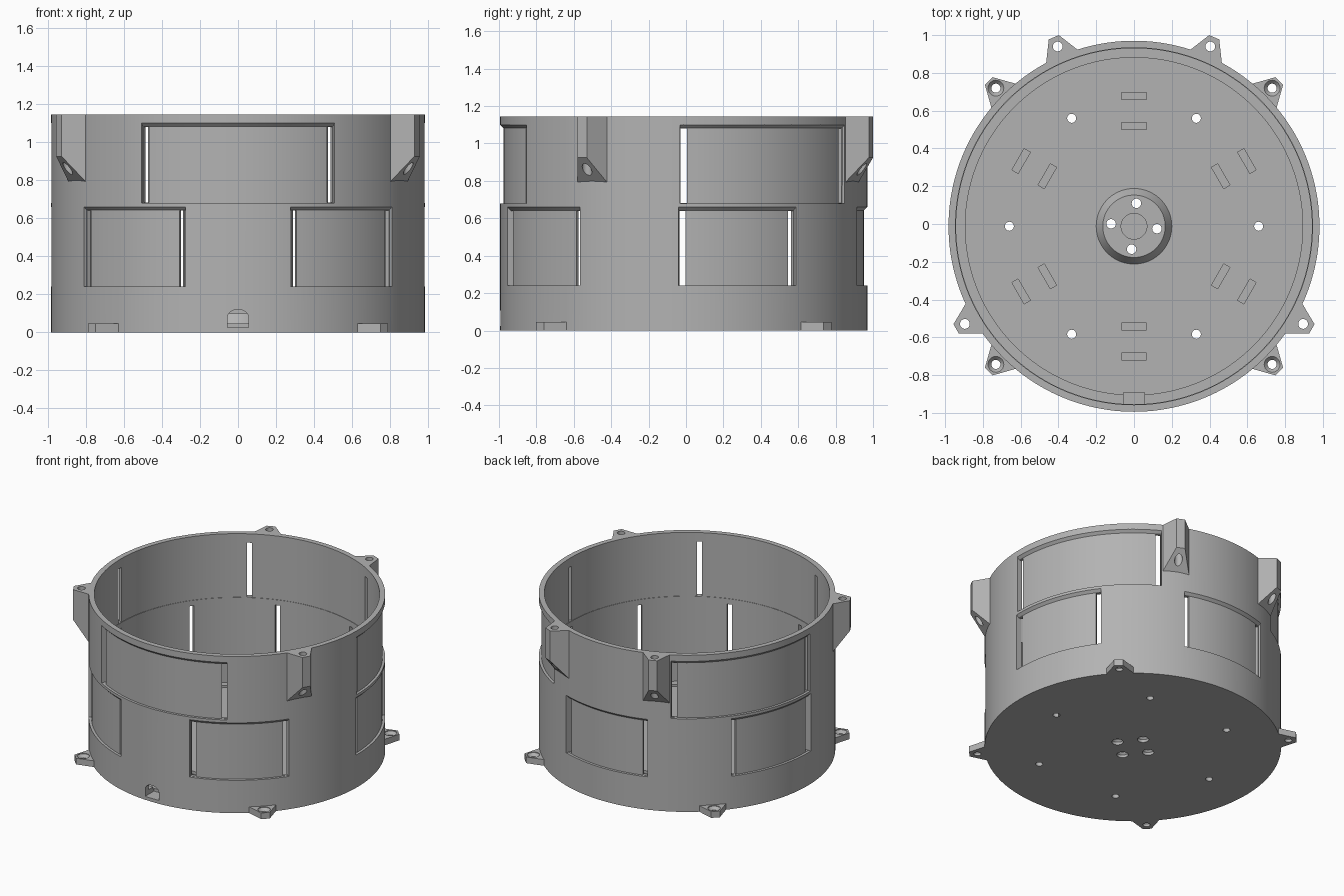
import bpy, bmesh
from math import sin, cos, radians, pi
from mathutils import Matrix, Vector

if "Cube" in bpy.data.objects:
    bpy.data.objects.remove(bpy.data.objects["Cube"])

CY = -0.012          # axis of the drum in y
H = 1.145            # drum height
R = 0.982            # outer radius

grey = bpy.data.materials.new("plain grey")
grey.diffuse_color = (0.45, 0.45, 0.45, 1)
grey.use_nodes = True
grey.node_tree.nodes["Principled BSDF"].inputs["Base Color"].default_value = grey.diffuse_color


def finish(bm, name):
    bmesh.ops.remove_doubles(bm, verts=bm.verts, dist=1e-5)
    bmesh.ops.recalc_face_normals(bm, faces=bm.faces)
    me = bpy.data.meshes.new(name)
    bm.to_mesh(me)
    bm.free()
    me.materials.append(grey)
    ob = bpy.data.objects.new(name, me)
    bpy.context.collection.objects.link(ob)
    ob.location.y = CY
    return ob


def lathe(bm, profile, steps, x=0, y=0):
    """Closed solid of revolution from (r, z) points, placed at x, y."""
    n = len(profile)
    rings = []
    for r, z in profile:
        if r < 1e-6:
            rings.append([bm.verts.new((x, y, z))])
        else:
            rings.append([bm.verts.new((x + r * cos(2 * pi * i / steps), y + r * sin(2 * pi * i / steps), z))
                          for i in range(steps)])
    for a, b in zip(rings, rings[1:]):
        for i in range(steps):
            j = (i + 1) % steps
            vs = [a[i % len(a)], a[j % len(a)], b[j % len(b)], b[i % len(b)]]
            vs = list(dict.fromkeys(vs))
            if len(vs) > 2:
                bm.faces.new(vs)


def sector(bm, profile, a0, a1, steps):
    """Sweep a closed (r, z) profile from angle a0 to a1 (degrees)."""
    rows = []
    for i in range(steps + 1):
        a = radians(a0 + (a1 - a0) * i / steps)
        rows.append([bm.verts.new((r * cos(a), r * sin(a), z)) for r, z in profile])
    n = len(profile)
    for p, q in zip(rows, rows[1:]):
        for k in range(n):
            m = (k + 1) % n
            bm.faces.new((p[k], p[m], q[m], q[k]))
    bm.faces.new(rows[0])
    bm.faces.new(rows[-1][::-1])


def cut(ob, bm):
    cutter = finish(bm, "cutter")
    cutter.hide_render = True
    mod = ob.modifiers.new("cut", 'BOOLEAN')
    mod.operation = 'DIFFERENCE'
    mod.solver = 'EXACT'
    mod.object = cutter
    bpy.context.view_layer.objects.active = ob
    bpy.ops.object.modifier_apply(modifier=mod.name)
    bpy.data.objects.remove(cutter)


def smooth(ob):
    bpy.ops.object.select_all(action='DESELECT')
    ob.select_set(True)
    bpy.context.view_layer.objects.active = ob
    bpy.ops.object.shade_smooth_by_angle(angle=radians(25))


# Drum: floor, ledge, wall and central boss in one profile
bm = bmesh.new()
lathe(bm, [(0, 0), (R, 0), (R, H), (0.945, H), (0.945, 0.68), (0.942, 0.68), (0.942, 0.06),
           (0.893, 0.06), (0.893, 0.045), (0.2, 0.045), (0.165, 0.10), (0.068, 0.10),
           (0.068, 0.085), (0, 0.085)], 180)
drum = finish(bm, "drum")

# Strap windows: three upper, five lower (centre angle, half angle, z range)
windows = [(-90 + 120 * k, 31.2, 0.68, 1.10) for k in range(3)]
windows += [(-54 + 72 * k, 19.6, 0.24, 0.66) for k in range(5)]
recess, slots = bmesh.new(), bmesh.new()
D = 0.964
for c, h, z0, z1 in windows:
    sector(recess, [(D, z0), (0.99, z0), (0.99, z1 + 0.008), (D, z1 - 0.018)], c - h, c + h, int(h))
    for s in (-1, 1):
        e, f = c + s * (h - 0.15), c + s * (h - 2.2)
        sector(slots, [(0.92, z0 + 0.002), (0.975, z0 + 0.002), (0.975, z1 - 0.02), (0.92, z1 - 0.02)],
               min(e, f), max(e, f), 1)
cut(drum, recess)
cut(drum, slots)

# Screw holes through floor and boss, tie pockets in the floor
holes = bmesh.new()
for k in range(6):
    a = radians(60 * k)
    lathe(holes, [(0, -0.05), (0.024, -0.05), (0.024, 0.2), (0, 0.2)], 24, 0.66 * cos(a), 0.66 * sin(a))
    for r in (0.53, 0.69):
        m = Matrix.Rotation(a + pi / 6, 4, 'Z') @ Matrix.Translation((r, 0, 0.06)) @ Matrix.Diagonal((0.038, 0.13, 0.07, 1))
        bmesh.ops.create_cube(holes, size=1, matrix=m)
for k in range(4):
    a = radians(90 * k - 6)
    lathe(holes, [(0, -0.05), (0.038, -0.05), (0.038, 0.02), (0.025, 0.033), (0.025, 0.2), (0, 0.2)],
          24, 0.122 * cos(a), 0.122 * sin(a))
cut(drum, holes)

# Arched cable opening at the front
cable = bmesh.new()
arch = [(-0.055, 0.025), (0.055, 0.025)] + [(0.055 * cos(pi * i / 12), 0.08 + 0.04 * sin(pi * i / 12)) for i in range(13)]
base = cable.faces.new([cable.verts.new((x, -1.1, z)) for x, z in arch])
ext = bmesh.ops.extrude_face_region(cable, geom=[base])
bmesh.ops.translate(cable, vec=(0, 0.22, 0), verts=[v for v in ext["geom"] if isinstance(v, bmesh.types.BMVert)])
cut(drum, cable)
smooth(drum)


# Mounting ears: tapered plan, hole near the tip
def ear(name, angle, bottom, top, hole):
    plan = [(0.96, -0.1), (1.087, -0.029), (1.087, 0.029), (0.96, 0.1)]
    bm = bmesh.new()
    lo = [bm.verts.new((u, t, bottom(u))) for u, t in plan]
    hi = [bm.verts.new((u, t, top)) for u, t in plan]
    bm.faces.new(lo[::-1])
    bm.faces.new(hi)
    for i in range(4):
        j = (i + 1) % 4
        bm.faces.new((lo[i], lo[j], hi[j], hi[i]))
    ob = finish(bm, name)
    drill = bmesh.new()
    lathe(drill, hole, 24, 1.034, 0)
    cut(ob, drill)
    ob.data.transform(Matrix.Rotation(radians(angle), 4, 'Z'))
    smooth(ob)


for i, a in enumerate((-30, 67, 113, 210)):
    ear(f"upper_ear_{i + 1}", a, lambda u: 0.79 + (u - 0.975) * 1.2, H,
        [(0, 0.5), (0.026, 0.5), (0.026, 1.3), (0, 1.3)])
for i in range(4):
    ear(f"lower_ear_{i + 1}", 45 + 90 * i, lambda u: 0, 0.045,
        [(0, -0.1), (0.024, -0.1), (0.024, 0.02), (0.042, 0.04), (0.042, 0.2), (0, 0.2)])
